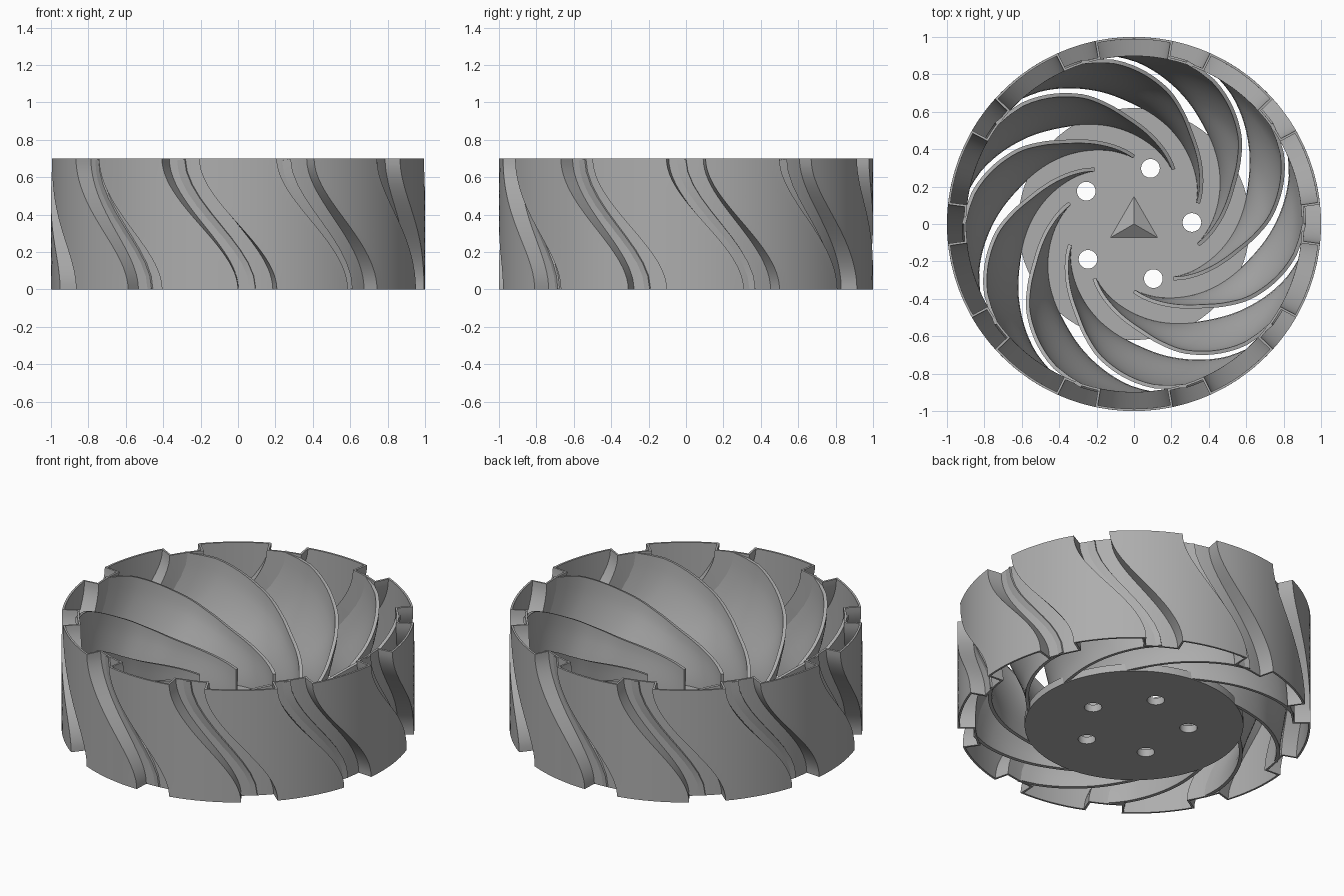
import bpy, bmesh, math
from math import cos, sin, radians
from mathutils import Matrix

HEIGHT = 0.7
TWIST = 24
COUNT = 10
STEP = 360 / COUNT

if "Cube" in bpy.data.objects:
    bpy.data.objects.remove(bpy.data.objects["Cube"])

metal = bpy.data.materials.new("grey_metal")
metal.use_nodes = True
grey = (0.42, 0.42, 0.42, 1)
metal.diffuse_color = grey
metal.node_tree.nodes["Principled BSDF"].inputs["Base Color"].default_value = grey


def polar(r, angle, z):
    return (r * cos(radians(angle)), r * sin(radians(angle)), z)


def smooth(t):
    return t * t * (3 - 2 * t)


def activate(ob):
    bpy.ops.object.select_all(action="DESELECT")
    ob.select_set(True)
    bpy.context.view_layer.objects.active = ob


def finish(ob, angle=32):
    """Apply modifiers, then smooth the curved faces and keep hard edges."""
    activate(ob)
    for mod in list(ob.modifiers):
        bpy.ops.object.modifier_apply(modifier=mod.name)
    bpy.ops.object.shade_smooth_by_angle(angle=radians(angle))


def make_object(name, bm):
    bmesh.ops.recalc_face_normals(bm, faces=bm.faces)
    mesh = bpy.data.meshes.new(name)
    bm.to_mesh(mesh)
    bm.free()
    mesh.materials.append(metal)
    ob = bpy.data.objects.new(name, mesh)
    bpy.context.collection.objects.link(ob)
    return ob


def add_sheet(bm, rows, closed=False):
    """Skin a grid of points with quads."""
    grid = [[bm.verts.new(p) for p in row] for row in rows]
    for low, high in zip(grid, grid[1:]):
        n = len(low)
        for i in range(n if closed else n - 1):
            j = (i + 1) % n
            bm.faces.new((low[i], low[j], high[j], high[i]))


def thicken(ob, thickness, offset):
    mod = ob.modifiers.new("thickness", "SOLIDIFY")
    mod.thickness = thickness
    mod.offset = offset
    mod.use_even_offset = True


def sample(points, r):
    """Smooth interpolation through (radius, value) pairs."""
    for k in range(len(points) - 1):
        (r0, v0), (r1, v1) = points[k], points[k + 1]
        if r <= r1 or k == len(points) - 2:
            before = points[max(k - 1, 0)]
            after = points[min(k + 2, len(points) - 1)]
            m0 = (v1 - before[1]) / (r1 - before[0])
            m1 = (after[1] - v0) / (after[0] - r0)
            t, d = (r - r0) / (r1 - r0), r1 - r0
            return (v0 + (v1 - v0) * smooth(t)
                    + d * t * (1 - t) * (m0 * (1 - t) - m1 * t))


# Rim: thin corrugated band whose ten grooves twist from top to bottom
section = []
for k in range(COUNT):
    start = k * STEP
    section += [(0.91, start - 5.8 + 11.6 * i / 4) for i in range(5)]
    section += [(1.0, start + 6 + 24 * i / 8) for i in range(9)]
levels = 24
rows = []
for i in range(levels + 1):
    t = i / levels
    shift = TWIST * smooth(1 - t)
    rows.append([polar(r, a + shift, HEIGHT * t) for r, a in section])
bm = bmesh.new()
add_sheet(bm, rows, closed=True)
rim = make_object("rim", bm)
thicken(rim, 0.012, -1)
finish(rim)

# Blades: swirling vanes between the hub and the grooves
top_sweep = [(0.36, 0), (0.46, 21), (0.56, 38), (0.65, 48.5),
             (0.745, 59), (0.87, 78), (0.91, 90)]
base_sweep = [(0.36, 0), (0.46, 29), (0.56, 53), (0.65, 72),
              (0.745, 87), (0.87, 106), (0.91, 114)]
top_height = [(0.36, 0.2), (0.56, 0.35), (0.745, 0.51), (0.91, HEIGHT)]
along, up = 32, 10
bm = bmesh.new()
for k in range(COUNT):
    rows = []
    for j in range(up + 1):
        t = j / up
        row = []
        for i in range(along + 1):
            r = 0.36 + 0.55 * i / along
            low, high = sample(base_sweep, r), sample(top_sweep, r)
            angle = 18 + k * STEP + low + (high - low) * smooth(t)
            row.append(polar(r, angle, 0.004 + (sample(top_height, r) - 0.004) * t))
        rows.append(row)
    add_sheet(bm, rows)
blades = make_object("blades", bm)
thicken(blades, 0.02, 0)
finish(blades)

# Hub: flat disc with five bolt holes
bm = bmesh.new()
bmesh.ops.create_cone(bm, cap_ends=True, segments=96, radius1=0.62, radius2=0.62,
                      depth=0.045, matrix=Matrix.Translation((0, 0, 0.0225)))
hub = make_object("hub_disc", bm)
bm = bmesh.new()
for k in range(5):
    bmesh.ops.create_cone(bm, cap_ends=True, segments=32, radius1=0.05, radius2=0.05,
                          depth=0.3, matrix=Matrix.Translation(polar(0.31, 1.5 + 72 * k, 0)))
cutter = make_object("bolt_hole_cutter", bm)
cutter.hide_render = True
cut = hub.modifiers.new("bolt_holes", "BOOLEAN")
cut.operation = "DIFFERENCE"
cut.object = cutter
cut.solver = "EXACT"
finish(hub)
bpy.data.objects.remove(cutter)

# Hub boss: plain low three-sided pyramid
bm = bmesh.new()
bmesh.ops.create_cone(bm, cap_ends=True, segments=3, radius1=0.16, radius2=0,
                      depth=0.06, matrix=Matrix.Translation((0, 0, 0.07)))
spin = math.pi / 2 - max(math.atan2(v.co.y, v.co.x) for v in bm.verts if v.co.z < 0.05)
bmesh.ops.rotate(bm, cent=(0, 0, 0), verts=bm.verts, matrix=Matrix.Rotation(spin, 3, "Z"))
make_object("hub_boss", bm)
